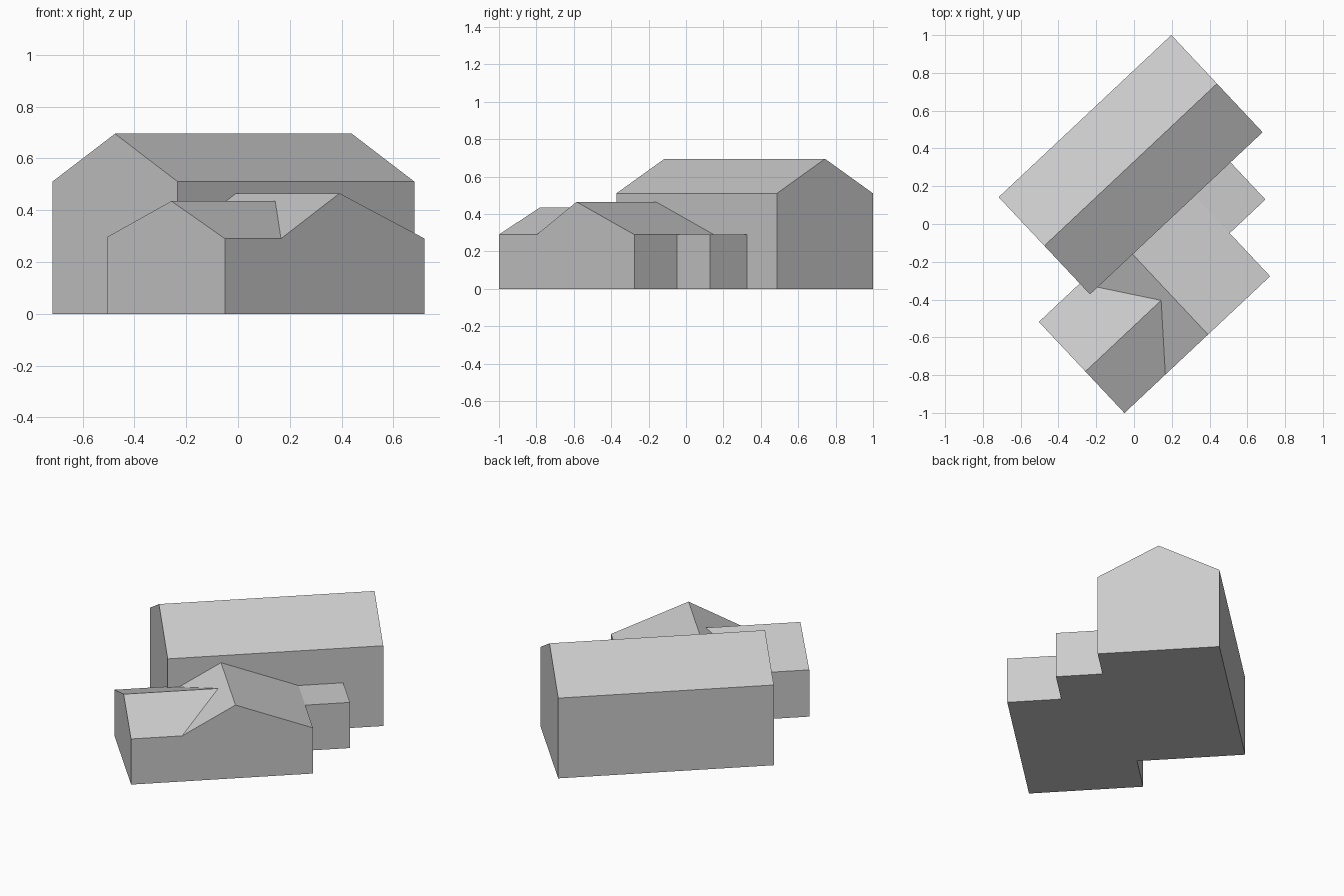
import bpy
import bmesh
from math import radians

cube = bpy.data.objects.get("Cube")
if cube:
    bpy.data.objects.remove(cube, do_unlink=True)

# One plain grey for walls and roofs
grey = bpy.data.materials.new("plain grey")
grey.use_nodes = True
grey.diffuse_color = (0.6, 0.6, 0.6, 1)
grey.node_tree.nodes["Principled BSDF"].inputs["Base Color"].default_value = (0.6, 0.6, 0.6, 1)

TURN = radians(43.2)   # plan angle shared by every block


def loft(name, start, end):
    """Closed solid between two matching cross-sections."""
    bm = bmesh.new()
    a = [bm.verts.new(p) for p in start]
    b = [bm.verts.new(p) for p in end]
    bm.faces.new(a)
    bm.faces.new(b[::-1])
    for i in range(len(a)):
        j = (i + 1) % len(a)
        bm.faces.new((a[i], b[i], b[j], a[j]))
    # split any face that is not planar
    bmesh.ops.connect_verts_nonplanar(bm, angle_limit=radians(1), faces=bm.faces[:])
    bmesh.ops.recalc_face_normals(bm, faces=bm.faces[:])
    mesh = bpy.data.meshes.new(name)
    bm.to_mesh(mesh)
    bm.free()
    mesh.materials.append(grey)
    obj = bpy.data.objects.new(name, mesh)
    obj.rotation_euler.z = TURN
    bpy.context.collection.objects.link(obj)
    return obj


def gable(lo, hi, mid, eave_lo, eave_hi, ridge):
    """House-shaped section as (position, height) pairs."""
    return [(lo, 0), (lo, eave_lo), (mid, ridge), (hi, eave_hi), (hi, 0)]


END = -0.425     # shared end line of the main hall
WALL = -0.112    # long front wall of the main hall
FRONT = -0.695   # wall line of the front wing
EAVE = 0.29

# Tall main hall, ridge along its length
section = gable(WALL, 0.594, 0.241, 0.51, 0.51, 0.695)
loft("main_hall", [(END, y, z) for y, z in section],
     [(0.829, y, z) for y, z in section])

# Cross gable projecting from the hall, with uneven slopes
section = gable(END, 0.336, -0.115, EAVE, EAVE, 0.465)
loft("cross_gable", [(x, WALL, z) for x, z in section],
     [(x, FRONT, z) for x, z in section])

# Side wing whose ridge runs into the cross gable roof
section = gable(FRONT, -0.033, -0.393, EAVE, 0.297, 0.435)
tips = [END, END, -0.172, END, END]
loft("side_wing", [(-0.722, y, z) for y, z in section],
     [(x, y, z) for x, (y, z) in zip(tips, section)])

# Low flat-roofed annex in the corner
section = [(-0.382, 0), (-0.382, EAVE), (WALL, EAVE), (WALL, 0)]
loft("flat_annex", [(0.336, y, z) for y, z in section],
     [(0.596, y, z) for y, z in section])
